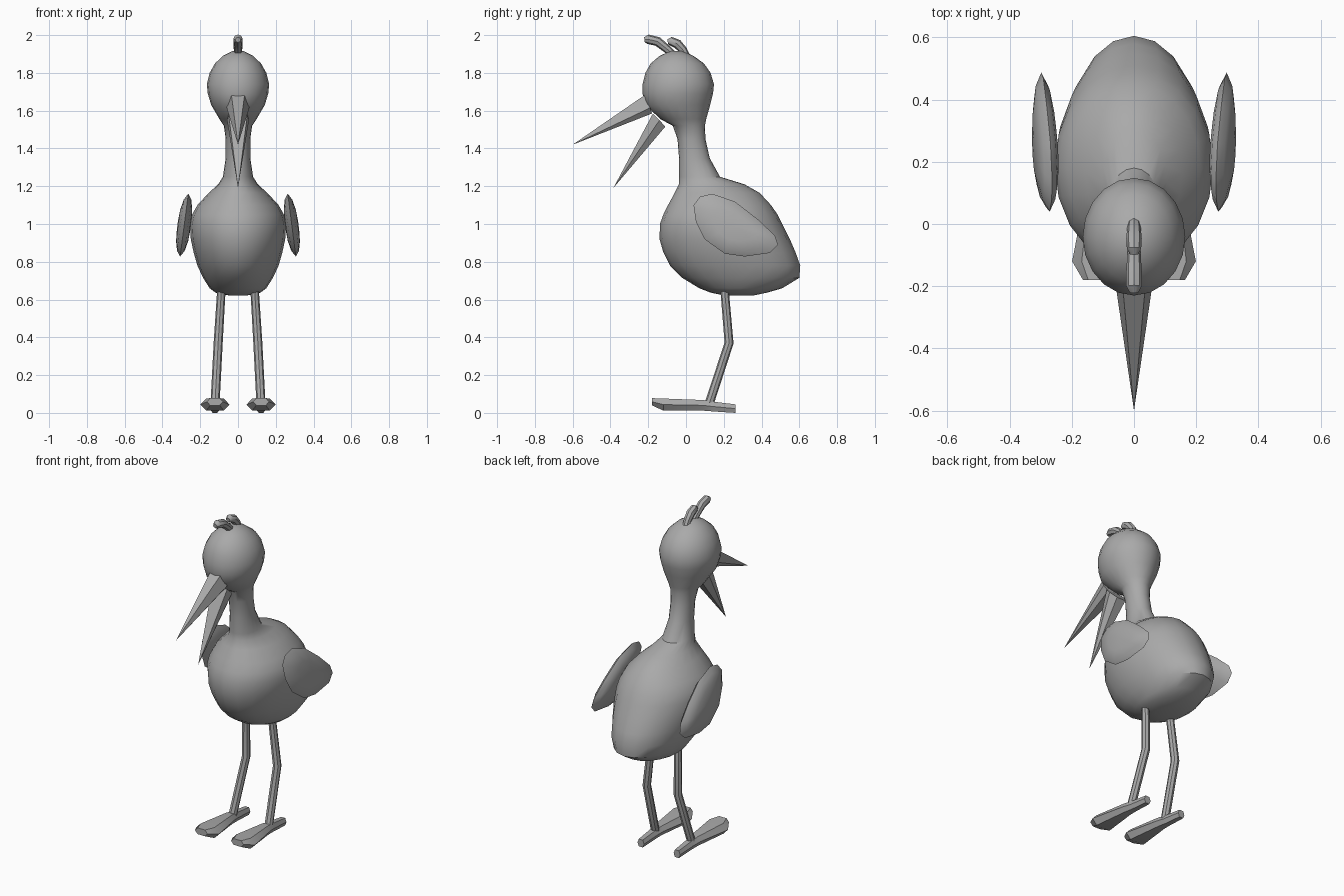
import bpy, math
from mathutils import Vector

if "Cube" in bpy.data.objects:
    bpy.data.objects.remove(bpy.data.objects["Cube"])

grey = bpy.data.materials.new("feather grey")
grey.diffuse_color = (0.4, 0.4, 0.4, 1)
grey.use_nodes = True
grey.node_tree.nodes["Principled BSDF"].inputs["Base Color"].default_value = grey.diffuse_color


def add(name, verts, faces, smooth=40):
    me = bpy.data.meshes.new(name)
    me.from_pydata([tuple(v) for v in verts], [], faces)
    me.materials.append(grey)
    ob = bpy.data.objects.new(name, me)
    bpy.context.collection.objects.link(ob)
    bpy.ops.object.select_all(action='DESELECT')
    ob.select_set(True)
    bpy.context.view_layer.objects.active = ob
    bpy.ops.object.mode_set(mode='EDIT')
    bpy.ops.mesh.select_all(action='SELECT')
    bpy.ops.mesh.normals_make_consistent(inside=False)
    bpy.ops.object.mode_set(mode='OBJECT')
    if smooth:
        bpy.ops.object.shade_smooth_by_angle(angle=math.radians(smooth))
    return ob


def loft(name, rings, smooth=40):
    """Skin a list of equal-length rings and cap both ends."""
    n = len(rings[0])
    verts = [v for r in rings for v in r]
    faces = [(i * n + j, i * n + (j + 1) % n, (i + 1) * n + (j + 1) % n, (i + 1) * n + j)
             for i in range(len(rings) - 1) for j in range(n)]
    faces += [tuple(range(n))[::-1], tuple(range(len(verts) - n, len(verts)))]
    return add(name, verts, faces, smooth)


def tube(name, pts, radii, sides=8):
    """Round tube along a path, rings tilted in the yz plane."""
    pts = [Vector(p) for p in pts]
    rings = []
    for i, p in enumerate(pts):
        d = (pts[min(i + 1, len(pts) - 1)] - pts[max(i - 1, 0)]).normalized()
        u = Vector((1, 0, 0))
        u = (u - d * u.dot(d)).normalized()
        w = d.cross(u)
        rings.append([p + radii[i] * (u * math.cos(a) + w * math.sin(a))
                      for a in (math.tau * k / sides for k in range(sides))])
    return loft(name, rings)


# Body, neck and head: elliptical rings (z, front y, back y, half width)
profile = [
    (.622, .2, .36, .05), (.637, .13, .43, .12), (.66, .07, .51, .15), (.715, -.02, .60, .185),
    (.78, -.085, .605, .215), (.85, -.12, .58, .235), (.92, -.14, .55, .25), (1.0, -.138, .51, .255),
    (1.05, -.12, .485, .243), (1.10, -.095, .45, .215), (1.165, -.06, .39, .155),
    (1.21, -.038, .31, .105), (1.25, -.036, .18, .08), (1.35, -.037, .125, .065),
    (1.45, -.045, .103, .065), (1.52, -.07, .10, .075), (1.555, -.135, .107, .098),
    (1.63, -.215, .128, .142), (1.69, -.23, .143, .16), (1.74, -.23, .148, .165),
    (1.80, -.215, .13, .15), (1.85, -.187, .095, .122), (1.89, -.14, .04, .08),
    (1.915, -.085, -.015, .03)]
N = 20
loft("body", [[((w * math.cos(a)), (f + b) / 2 + (b - f) / 2 * math.sin(a), z)
               for a in (math.tau * k / N for k in range(N))] for z, f, b, w in profile])

# Beak halves: tapered cones with a faceted base
add("upper_beak",
    [(-.035, -.215, 1.685), (.035, -.215, 1.685), (.06, -.19, 1.615), (.035, -.18, 1.585),
     (-.035, -.18, 1.585), (-.06, -.19, 1.615), (0, -.6, 1.42)],
    [(i, (i + 1) % 6, 6) for i in range(6)] + [(5, 4, 3, 2, 1, 0)], 0)
add("lower_beak",
    [(-.05, -.175, 1.585), (.05, -.175, 1.585), (.058, -.14, 1.55), (.03, -.11, 1.515),
     (-.03, -.11, 1.515), (-.058, -.14, 1.55), (0, -.385, 1.19)],
    [(i, (i + 1) % 6, 6) for i in range(6)] + [(5, 4, 3, 2, 1, 0)], 0)

# Crest feathers
tube("front_crest", [(0, -.06, 1.89), (0, -.105, 1.93), (0, -.15, 1.966), (0, -.2, 1.978), (0, -.22, 1.975)],
     [.02, .022, .025, .025, .014])
tube("rear_crest", [(0, .01, 1.87), (0, -.015, 1.92), (0, -.045, 1.953), (0, -.08, 1.968), (0, -.097, 1.965)],
     [.02, .022, .025, .023, .013])

# Wing outline in (y, z)
outline = [(.04, 1.10), (.075, 1.145), (.14, 1.16), (.26, 1.118), (.38, 1.025), (.47, .94),
           (.487, .89), (.445, .847), (.31, .828), (.205, .843), (.10, .918), (.053, 1.01)]
cy, cz = .25, .99

for side, s in (("left", -1), ("right", 1)):
    # Wing: tilted lens
    rings = []
    for k, dx in ((.12, -.036), (.5, -.032), (.82, -.02), (1, 0), (.82, .02), (.5, .032), (.12, .036)):
        ring = []
        for y, z in outline:
            y, z = cy + (y - cy) * k, cz + (z - cz) * k
            ring.append((s * (.284 + (1 - z) * .13 + dx), y, z))
        rings.append(ring)
    loft(side + "_wing", rings)

    # Leg: bent at the knee
    tube(side + "_leg", [(s * .085, .2, .70), (s * .105, .228, .37), (s * .122, .12, .04)],
         [.022, .024, .024])

    # Webbed foot: (y, half width, top, bottom)
    rings = []
    for y, w, t, b in ((-.18, .042, .078, .04), (-.12, .077, .076, .012), (.09, .036, .068, .012),
                       (.14, .028, .06, .008), (.262, .022, .045, 0)):
        m = (t + b) / 2
        rings.append([(s * .122 + x * w, y, z) for x, z in
                      ((-1, m), (-.6, t), (.6, t), (1, m), (.6, b), (-.6, b))])
    loft(side + "_foot", rings, 30)
